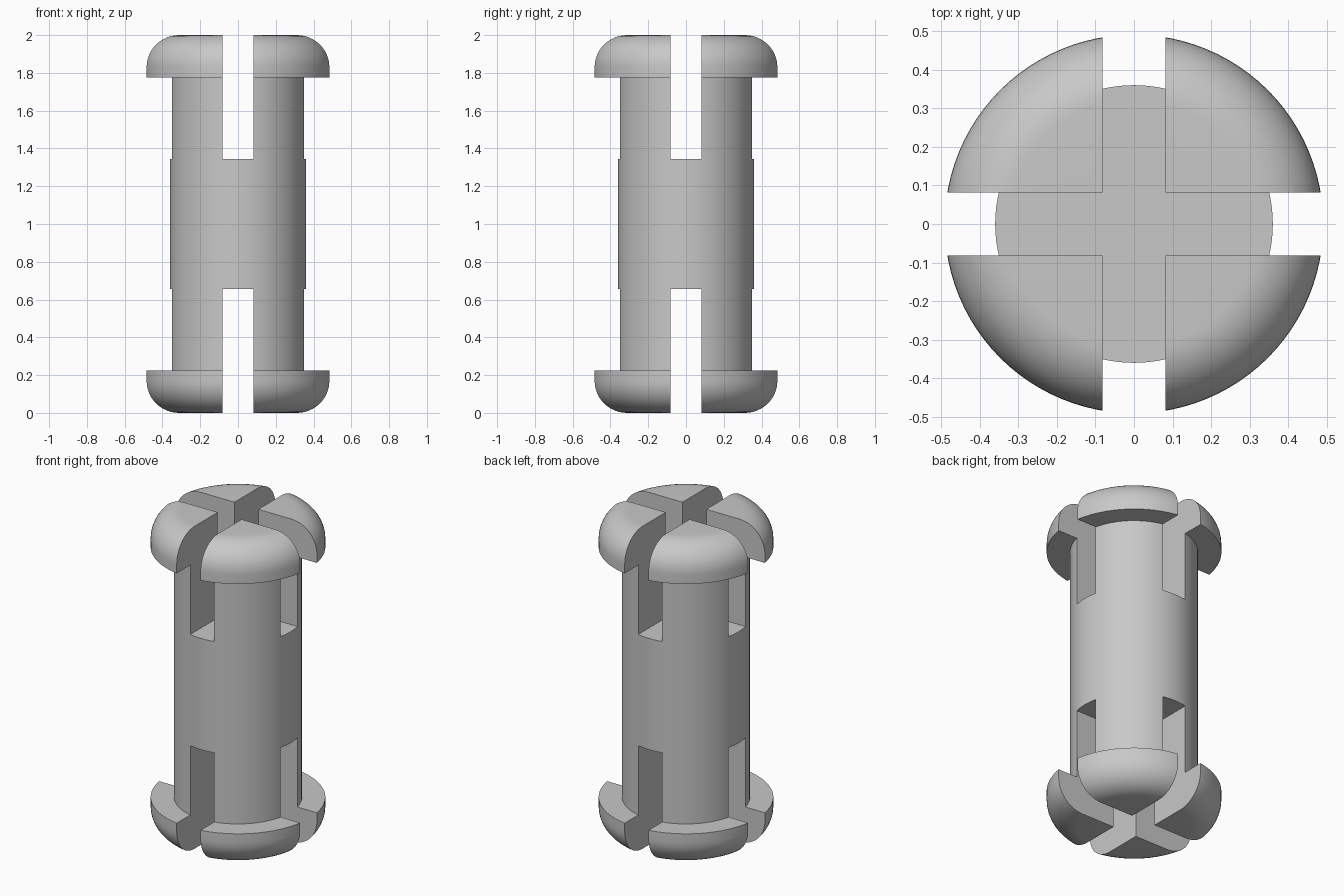
import bpy
import bmesh
from math import cos, sin, pi, radians
from mathutils import Matrix, Vector

default = bpy.data.objects.get("Cube")
if default:
    bpy.data.objects.remove(default, do_unlink=True)

SHAFT_R, HEAD_R, FILLET = 0.36, 0.491, 0.17
HEAD_Z, TOP_Z = 1.775, 2.0
SLOT_HALF, SLOT_FLOOR = 0.082, 1.345
SEGMENTS = 96

grey = bpy.data.materials.new("plain grey")
grey.use_nodes = True
grey.diffuse_color = (0.58, 0.58, 0.58, 1)
grey.node_tree.nodes["Principled BSDF"].inputs["Base Color"].default_value = grey.diffuse_color


def make_object(name, bm):
    bmesh.ops.recalc_face_normals(bm, faces=bm.faces)
    mesh = bpy.data.meshes.new(name)
    bm.to_mesh(mesh)
    bm.free()
    mesh.materials.append(grey)
    obj = bpy.data.objects.new(name, mesh)
    bpy.context.collection.objects.link(obj)
    return obj


def lathe(name, profile):
    """Revolve (radius, height) points about z."""
    bm = bmesh.new()
    verts = [bm.verts.new((r, 0, z)) for r, z in profile]
    edges = [bm.edges.new(pair) for pair in zip(verts, verts[1:])]
    bmesh.ops.spin(bm, geom=verts + edges, cent=(0, 0, 0), axis=(0, 0, 1),
                   angle=2 * pi, steps=SEGMENTS)
    bmesh.ops.remove_doubles(bm, verts=bm.verts, dist=1e-5)
    return make_object(name, bm)


def cross_cutter(name, z_low, z_high):
    """Plus-shaped prism that cuts both slots of one end."""
    s, far = SLOT_HALF, 1.0
    arm = [Vector((far, -s, z_low)), Vector((far, s, z_low)), Vector((s, s, z_low))]
    bm = bmesh.new()
    outline = [bm.verts.new(Matrix.Rotation(k * pi / 2, 3, 'Z') @ p)
               for k in range(4) for p in arm]
    face = bm.faces.new(outline)
    top = bmesh.ops.extrude_face_region(bm, geom=[face])["geom"]
    bmesh.ops.translate(bm, vec=(0, 0, z_high - z_low),
                        verts=[v for v in top if isinstance(v, bmesh.types.BMVert)])
    return make_object(name, bm)


# Upper half of the pin: shaft, flat shoulder, rounded head
upper = [(SHAFT_R, HEAD_Z), (HEAD_R, HEAD_Z)]
for i in range(13):
    a = i / 12 * pi / 2
    upper.append((HEAD_R - FILLET + FILLET * cos(a), TOP_Z - FILLET + FILLET * sin(a)))
upper.append((0, TOP_Z))

# Mirror the half profile to get both ends
lower = [(r, TOP_Z - z) for r, z in reversed(upper)]
pin = lathe("slotted_pin", lower + upper)

# Crossed slots through both heads
cutters = [cross_cutter("upper_slot_cutter", SLOT_FLOOR, TOP_Z + 0.2),
           cross_cutter("lower_slot_cutter", -0.2, TOP_Z - SLOT_FLOOR)]
bpy.context.view_layer.objects.active = pin
for cutter in cutters:
    cutter.hide_render = True
    mod = pin.modifiers.new(cutter.name, 'BOOLEAN')
    mod.operation = 'DIFFERENCE'
    mod.solver = 'EXACT'
    mod.object = cutter
    bpy.ops.object.modifier_apply(modifier=mod.name)
    bpy.data.objects.remove(cutter, do_unlink=True)

# Smooth round surfaces, crisp cut edges
bpy.ops.object.select_all(action='DESELECT')
pin.select_set(True)
bpy.ops.object.shade_smooth_by_angle(angle=radians(30))
